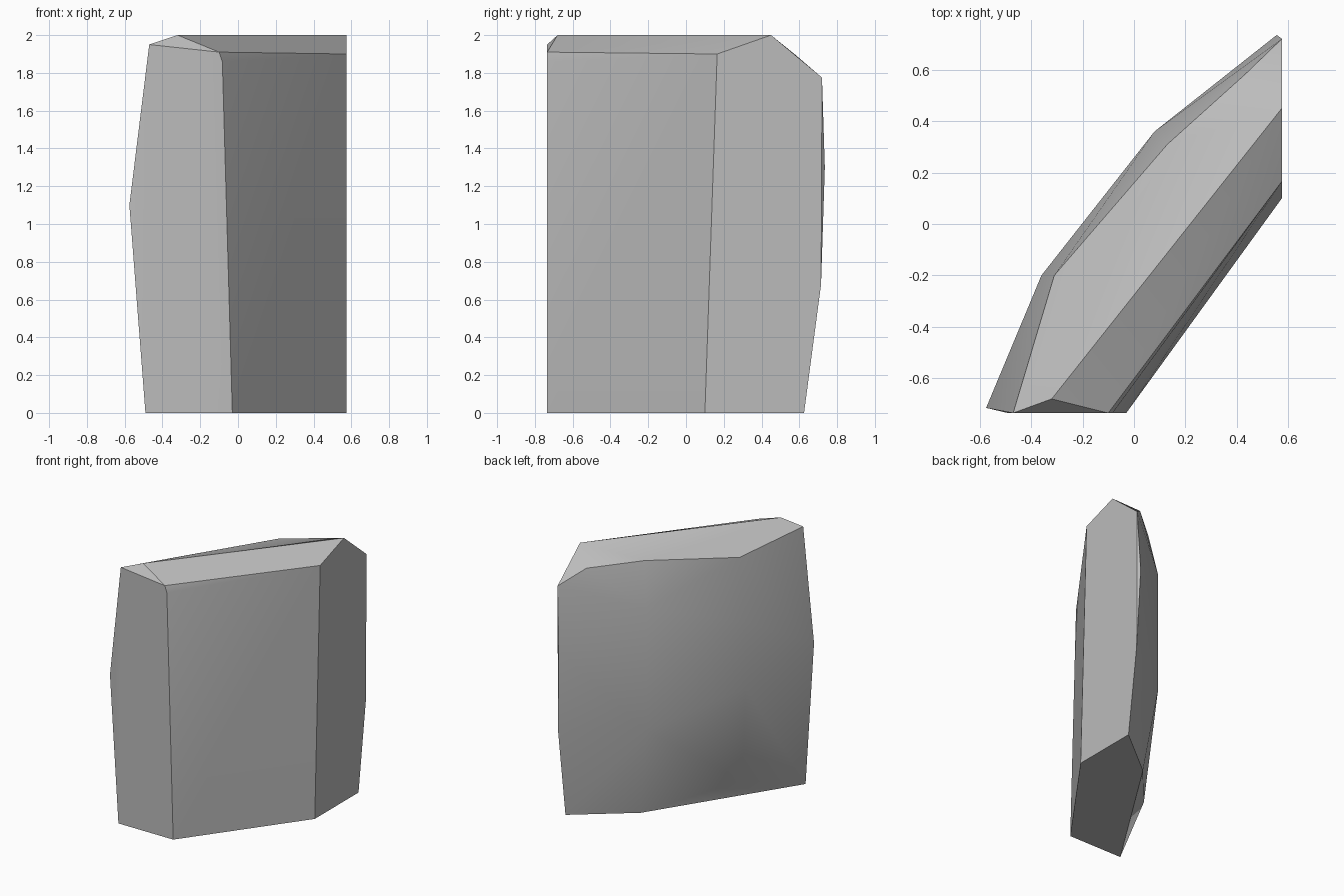
import bpy
import bmesh
import math
from mathutils import Vector

# Remove the default object if it is there
default_object = bpy.data.objects.get("Cube")
if default_object:
    bpy.data.objects.remove(default_object, do_unlink=True)


def make_material(name, colour):
    material = bpy.data.materials.new(name)
    material.use_nodes = True
    material.diffuse_color = colour
    shader = material.node_tree.nodes["Principled BSDF"]
    shader.inputs["Base Color"].default_value = colour
    shader.inputs["Roughness"].default_value = 0.9
    return material


def make_convex_block(name, corners, material):
    """Wrap a tight skin around the corners, as if chiselled from one stone."""
    mesh = bpy.data.meshes.new(name)
    block = bpy.data.objects.new(name, mesh)
    bpy.context.collection.objects.link(block)
    bm = bmesh.new()
    for corner in corners:
        bm.verts.new(Vector(corner))
    hull = bmesh.ops.convex_hull(bm, input=bm.verts[:])
    inside = [item for item in hull["geom_interior"] if isinstance(item, bmesh.types.BMVert)]
    bmesh.ops.delete(bm, geom=inside, context="VERTS")
    # Merge triangles that lie in the same flat cut
    bmesh.ops.dissolve_limit(bm, angle_limit=math.radians(0.5),
                             verts=bm.verts[:], edges=bm.edges[:])
    bmesh.ops.recalc_face_normals(bm, faces=bm.faces[:])
    bm.to_mesh(mesh)
    bm.free()
    mesh.materials.append(material)
    return block


right = 0.575   # flat cut on the +x side
front = -0.735  # flat cut on the front
top = 2.0

# Five-sided foot
foot = [(-0.49, front, 0), (-0.03, front, 0), (right, 0.1, 0),
        (right, 0.625, 0), (0.17, 0.3, 0)]

# Rounded back and the bulging narrow end
bulge = [(-0.575, -0.715, 1.1), (-0.3, -0.25, 0.16)]
for x, y, low, high in [(-0.36, -0.2, 0.9, 1.4), (0.08, 0.36, 0.67, 1.6)]:
    bulge += [(x, y, low), (x, y, high)]
bulge += [(right, 0.715, 0.68), (0.555, 0.735, 1.3), (right, 0.72, 1.775)]

# Shoulder around the crown
shoulder = [(-0.47, front, 1.95), (-0.1, front, 1.91), (-0.083, front, 1.86),
            (right, 0.165, 1.9), (0.43, 0.58, 1.895), (0.13, 0.31, 1.93),
            (-0.31, -0.2, 1.877)]

# Ridge along the crown
ridge = [(-0.32, -0.68, top), (right, 0.45, top)]

stone_grey = make_material("stone grey", (0.5, 0.5, 0.5, 1))
stone = make_convex_block("stone_block", foot + bulge + shoulder + ridge, stone_grey)

# Soft worn faces with crisp chiselled edges
bpy.ops.object.select_all(action="DESELECT")
stone.select_set(True)
bpy.context.view_layer.objects.active = stone
bpy.ops.object.shade_smooth_by_angle(angle=math.radians(30))
